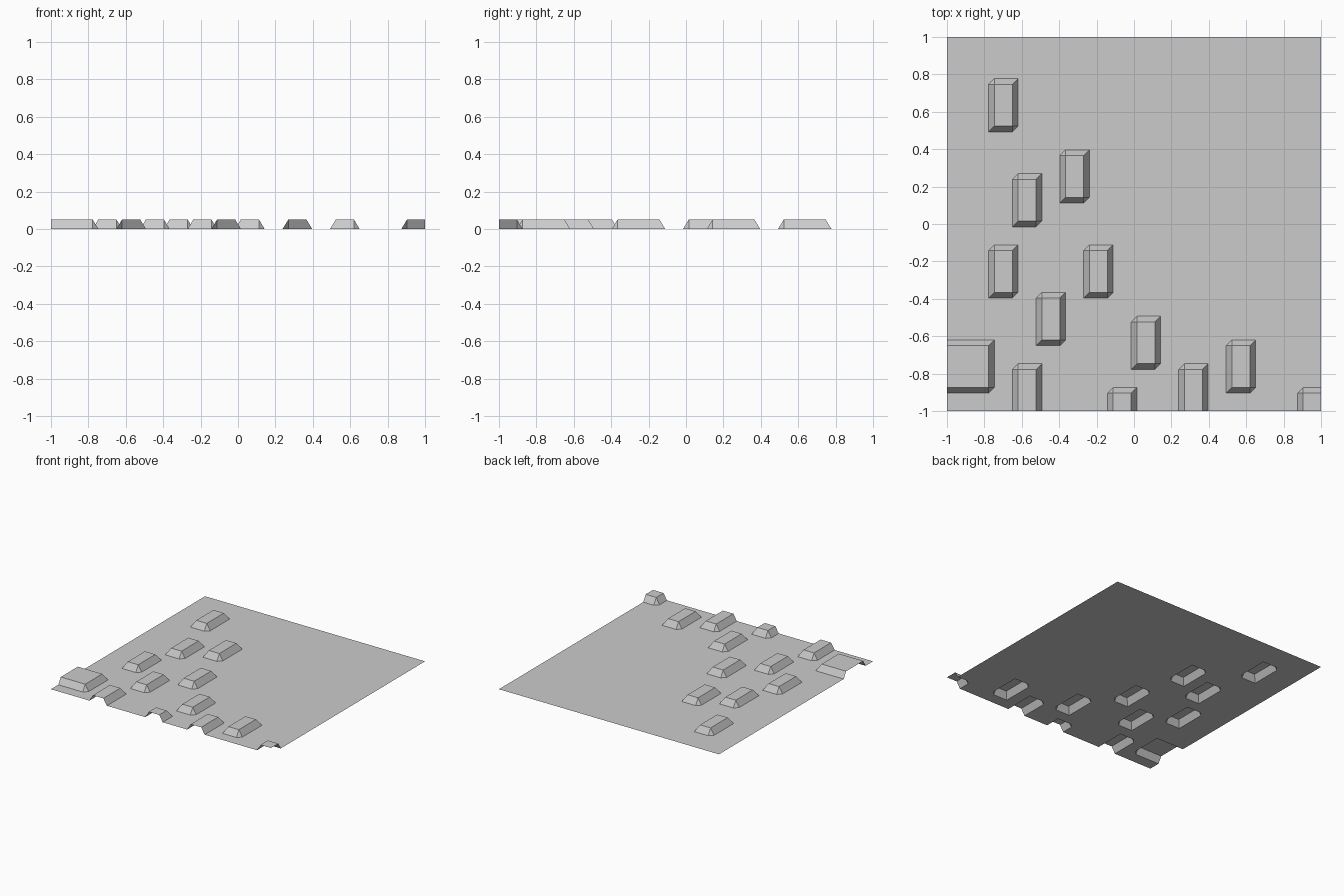
import bpy, bmesh

if "Cube" in bpy.data.objects:
    bpy.data.objects.remove(bpy.data.objects["Cube"])

N = 64                  # sample points per side of the terrain sheet
STEP = 2 / (N - 1)
HEIGHT = 0.052

# Raised blocks on the sample lattice: first column, first row, columns, rows
BLOCKS = [
    (8, 48, 4, 8), (20, 36, 4, 8), (12, 32, 4, 8), (8, 20, 4, 8), (24, 20, 4, 8),
    (16, 12, 4, 8), (32, 8, 4, 8), (0, 4, 8, 8), (48, 4, 4, 8),
    (12, 0, 4, 8), (28, 0, 4, 4), (40, 0, 4, 8), (60, 0, 4, 4),
]


def height(i, j):
    return HEIGHT if any(c <= i < c + w and r <= j < r + d for c, r, w, d in BLOCKS) else 0.0


# Thin open sheet whose samples are lifted into sloped blocks
bm = bmesh.new()
grid = [[bm.verts.new((-1 + i * STEP, -1 + j * STEP, height(i, j))) for i in range(N)]
        for j in range(N)]
for j in range(N - 1):
    for i in range(N - 1):
        a, b = grid[j][i], grid[j][i + 1]
        c, d = grid[j + 1][i + 1], grid[j + 1][i]
        # every cell is split along the same diagonal
        bm.faces.new((a, b, c))
        bm.faces.new((a, c, d))

mesh = bpy.data.meshes.new("terrain_sheet")
bm.to_mesh(mesh)
bm.free()

grey = bpy.data.materials.new("light grey")
grey.diffuse_color = (0.6, 0.6, 0.6, 1)
grey.use_nodes = True
grey.node_tree.nodes["Principled BSDF"].inputs["Base Color"].default_value = grey.diffuse_color
mesh.materials.append(grey)
bpy.context.collection.objects.link(bpy.data.objects.new("terrain_sheet", mesh))
